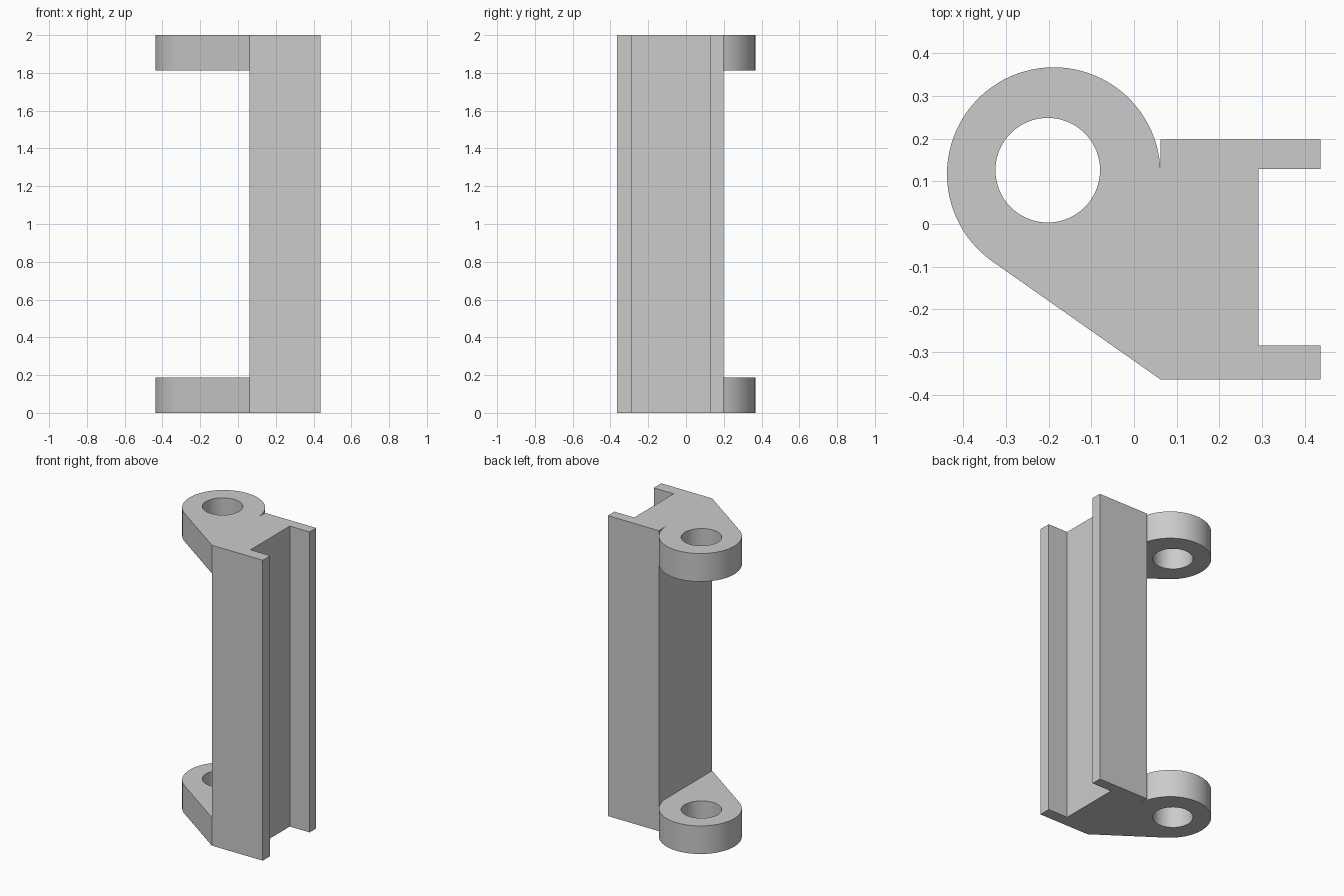
import bpy, bmesh
from math import cos, sin, radians

if "Cube" in bpy.data.objects:
    bpy.data.objects.remove(bpy.data.objects["Cube"])

HEIGHT, LUG = 2.0, 0.187


def arc(cx, cy, r, a0, a1, n):
    return [(cx + r * cos(radians(a0 + (a1 - a0) * i / n)),
             cy + r * sin(radians(a0 + (a1 - a0) * i / n))) for i in range(n + 1)]


def extrude_profile(name, loops, z0, z1):
    """Extrude a filled outline (with optional hole loops) from z0 to z1."""
    curve = bpy.data.curves.new(name + "_profile", 'CURVE')
    curve.dimensions = '2D'
    curve.fill_mode = 'BOTH'
    curve.extrude = (z1 - z0) / 2
    for pts in loops:
        s = curve.splines.new('POLY')
        s.points.add(len(pts) - 1)
        for p, (x, y) in zip(s.points, pts):
            p.co = (x, y, 0, 1)
        s.use_cyclic_u = True
    helper = bpy.data.objects.new(name + "_profile", curve)
    bpy.context.collection.objects.link(helper)
    dg = bpy.context.evaluated_depsgraph_get()
    mesh = bpy.data.meshes.new_from_object(helper.evaluated_get(dg))
    bpy.data.objects.remove(helper)

    # Weld caps to sides and seat the part at its height
    bm = bmesh.new()
    bm.from_mesh(mesh)
    bmesh.ops.remove_doubles(bm, verts=bm.verts, dist=1e-5)
    bmesh.ops.translate(bm, verts=bm.verts, vec=(0, 0, (z0 + z1) / 2))
    bmesh.ops.recalc_face_normals(bm, faces=bm.faces)
    bm.to_mesh(mesh)
    bm.free()
    mesh.name = name
    obj = bpy.data.objects.new(name, mesh)
    bpy.context.collection.objects.link(obj)
    bpy.ops.object.select_all(action='DESELECT')
    bpy.context.view_layer.objects.active = obj
    obj.select_set(True)
    bpy.ops.object.shade_smooth_by_angle(angle=radians(30))
    return obj


# Upright channel, open towards +x
channel = [(0.062, -0.364), (0.437, -0.364), (0.437, -0.285), (0.291, -0.285),
           (0.291, 0.129), (0.437, 0.129), (0.437, 0.198), (0.062, 0.198)]
extrude_profile("channel", [channel], 0, HEIGHT)

# Teardrop lugs with a pin hole, at the bottom and top
outline = arc(-0.188, 0.117, 0.25, 0, 235, 60) + [(0.062, -0.364)]
hole = arc(-0.202, 0.126, 0.1225, 360, 0, 64)[:-1]
for name, z in (("bottom_lug", 0), ("top_lug", HEIGHT - LUG)):
    extrude_profile(name, [outline, hole], z, z + LUG)
